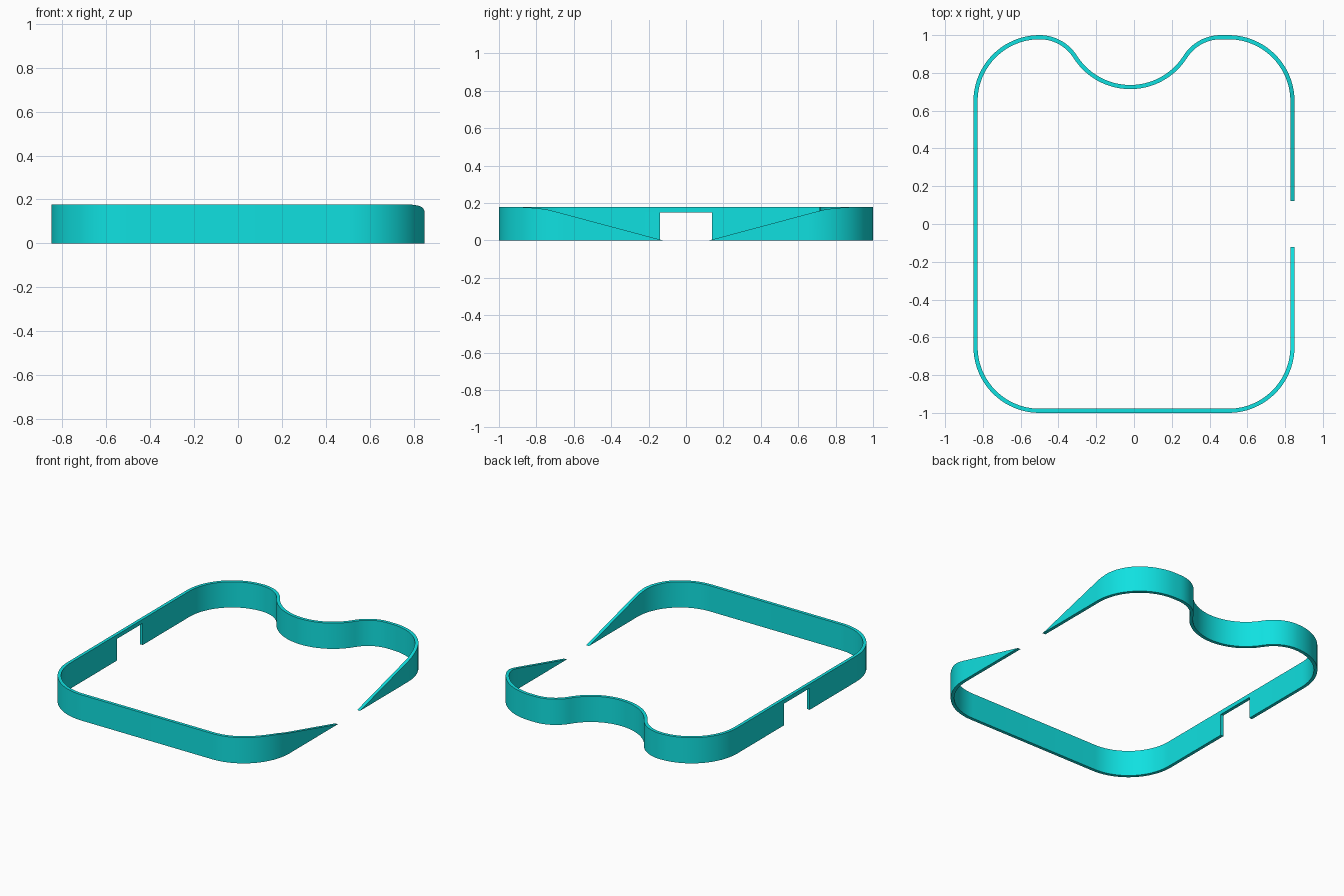
import bpy, bmesh
from math import sin, cos, radians, degrees, atan2
from mathutils import Vector

cube = bpy.data.objects.get("Cube")
if cube:
    bpy.data.objects.remove(cube)

HEIGHT, WALL = 0.178, 0.022
HALF_X, HALF_Y = 0.839, 0.989      # wall centreline
CORNER = 0.339
CX, CY = HALF_X - CORNER, HALF_Y - CORNER
SCOOP_X, SCOOP_Y, SCOOP_R = -0.02, 0.725, 0.345


def new_object(name, bm):
    bmesh.ops.recalc_face_normals(bm, faces=bm.faces)
    mesh = bpy.data.meshes.new(name)
    bm.to_mesh(mesh)
    bm.free()
    obj = bpy.data.objects.new(name, mesh)
    bpy.context.collection.objects.link(obj)
    return obj


def arc(cx, cy, r, start, end, steps=20):
    angles = [radians(start + (end - start) * i / steps) for i in range(steps + 1)]
    return [Vector((cx + r * cos(a), cy + r * sin(a), 0)) for a in angles]


def prism(name, profile, x0, x1):
    """Extrude a (y, z) profile along x."""
    bm = bmesh.new()
    face = bm.faces.new([bm.verts.new((x0, y, z)) for y, z in profile])
    ext = bmesh.ops.extrude_face_region(bm, geom=[face])
    verts = [v for v in ext["geom"] if isinstance(v, bmesh.types.BMVert)]
    bmesh.ops.translate(bm, verts=verts, vec=(x1 - x0, 0, 0))
    obj = new_object(name, bm)
    obj.hide_render = True
    return obj


# Scoop and shoulder arcs are mutually tangent
dx, drop = SCOOP_X + CX, HALF_Y - SCOOP_Y
span = (dx * dx + drop * drop) / (2 * drop)
shoulder_r = span - SCOOP_R
turn = degrees(atan2(dx, span - drop))
shoulder_y = HALF_Y - shoulder_r

# Closed outline, counter-clockwise from the front left corner
path = arc(CX, -CY, CORNER, -90, 0)
path += arc(CX, CY, CORNER, 0, 90)
path += arc(SCOOP_X + dx, shoulder_y, shoulder_r, 90, 90 + turn, 14)
path += arc(SCOOP_X, SCOOP_Y + SCOOP_R, SCOOP_R, turn - 90, -90 - turn, 28)
path += arc(-CX, shoulder_y, shoulder_r, 90 - turn, 90, 14)
path += arc(-CX, CY, CORNER, 90, 180)
path += arc(-CX, -CY, CORNER, 180, 270)
outline = [p for i, p in enumerate(path) if (p - path[i - 1]).length > 1e-4]

# Thin band wall
bm = bmesh.new()
low = [bm.verts.new(p) for p in outline]
high = [bm.verts.new(p + Vector((0, 0, HEIGHT))) for p in outline]
for i in range(len(low)):
    bm.faces.new((low[i - 1], low[i], high[i], high[i - 1]))
band = new_object("band_wall", bm)
solid = band.modifiers.new("thickness", "SOLIDIFY")
solid.thickness, solid.offset, solid.use_even_offset = WALL, 0, True

# Ramped opening on the left, square notch on the right
ramp = [(0.11, -0.003), (0.7, 0.155), (0.74, 0.165), (0.79, 0.172), (0.84, 0.176), (0.9, 0.179)]
profile = ramp + [(0.9, 0.3), (-0.9, 0.3)] + [(-y, z) for y, z in reversed(ramp)]
cutters = [
    prism("ramp_cutter", profile, 0.6, 1),
    prism("notch_cutter", [(-0.14, -0.1), (0.14, -0.1), (0.14, 0.15), (-0.14, 0.15)], -1, -0.7),
]
for cutter in cutters:
    cut = band.modifiers.new(cutter.name, "BOOLEAN")
    cut.operation, cut.solver, cut.object = "DIFFERENCE", "EXACT", cutter

# Bake the cuts, then drop the cutters
bpy.context.view_layer.update()
evaluated = band.evaluated_get(bpy.context.evaluated_depsgraph_get())
baked = bpy.data.meshes.new_from_object(evaluated)
band.modifiers.clear()
band.data = baked
for cutter in cutters:
    bpy.data.objects.remove(cutter)

# Teal material
teal = bpy.data.materials.new("teal")
teal.use_nodes = True
color = (0.005, 0.75, 0.75, 1)
teal.diffuse_color = color
teal.node_tree.nodes["Principled BSDF"].inputs["Base Color"].default_value = color
band.data.materials.clear()
band.data.materials.append(teal)

bpy.ops.object.select_all(action="DESELECT")
bpy.context.view_layer.objects.active = band
band.select_set(True)
bpy.ops.object.shade_smooth_by_angle(angle=radians(30))
